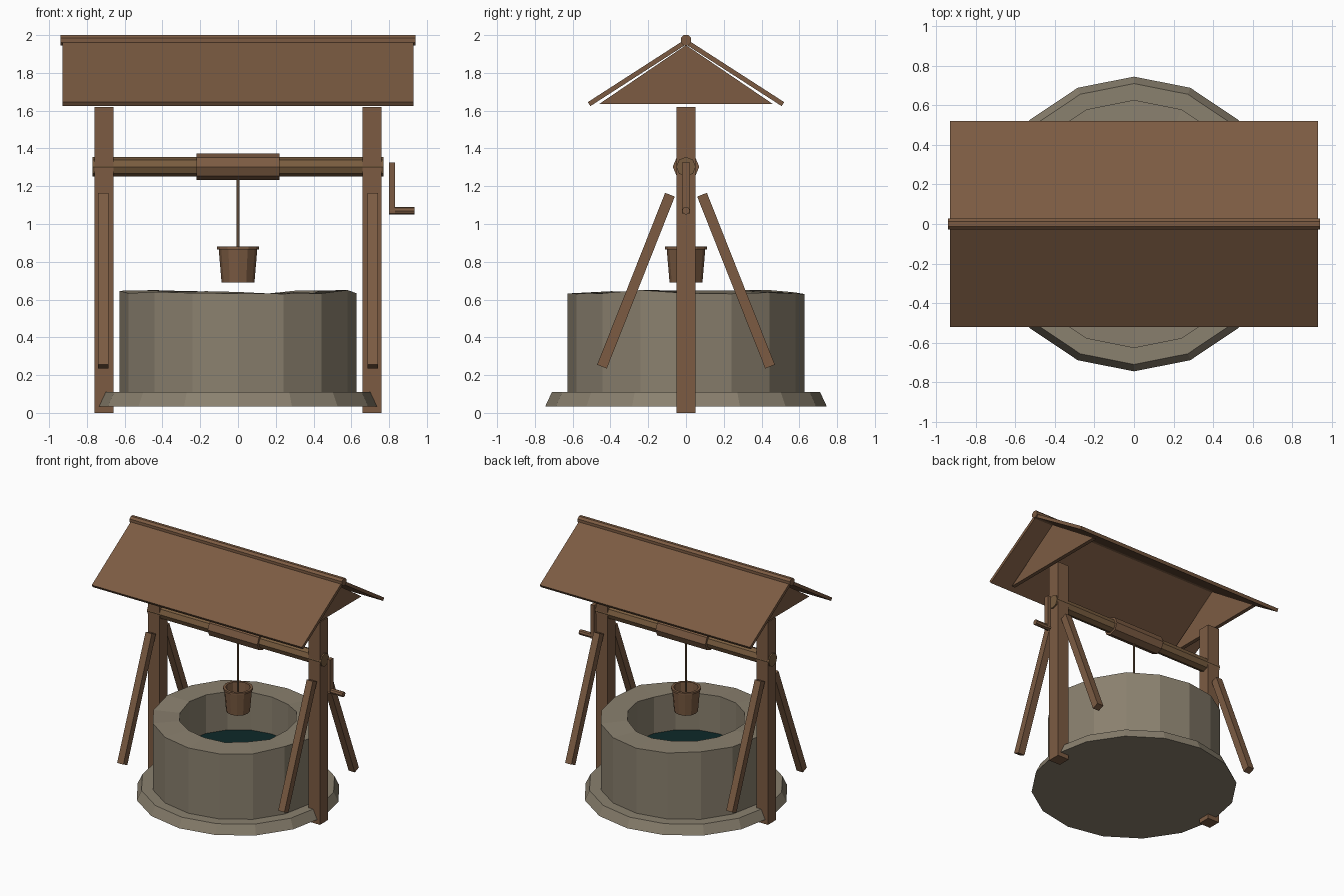
import bpy, bmesh, math, random
from mathutils import Matrix, Vector

if "Cube" in bpy.data.objects:
    bpy.data.objects.remove(bpy.data.objects["Cube"])

random.seed(4)


def material(name, rgb):
    m = bpy.data.materials.new(name)
    m.diffuse_color = (*rgb, 1)
    m.use_nodes = True
    m.node_tree.nodes["Principled BSDF"].inputs["Base Color"].default_value = m.diffuse_color
    return m


WOOD = material("brown wood", (0.20, 0.105, 0.055))
AXLE = material("axle wood", (0.19, 0.108, 0.050))
STONE = material("grey stone", (0.255, 0.218, 0.158))
WATER = material("dark water", (0.004, 0.022, 0.022))
ROPE = material("rope brown", (0.18, 0.105, 0.055))


def finish(name, bm, mat):
    bmesh.ops.recalc_face_normals(bm, faces=bm.faces)
    me = bpy.data.meshes.new(name)
    bm.to_mesh(me)
    bm.free()
    me.materials.append(mat)
    ob = bpy.data.objects.new(name, me)
    bpy.context.collection.objects.link(ob)
    return ob


def box(name, centre, size, mat, rot_x=0.0):
    bm = bmesh.new()
    bmesh.ops.create_cube(bm, size=1, matrix=Matrix.Translation(centre)
                          @ Matrix.Rotation(rot_x, 4, 'X') @ Matrix.Diagonal((*size, 1)))
    return finish(name, bm, mat)


def rod_x(name, x0, x1, z, r, n, mat, turn=0.0):
    bm = bmesh.new()
    m = (Matrix.Translation(((x0 + x1) / 2, 0, z)) @ Matrix.Rotation(turn, 4, 'X')
         @ Matrix.Rotation(math.pi / 2, 4, 'Y'))
    bmesh.ops.create_cone(bm, cap_ends=True, segments=n, radius1=r, radius2=r,
                          depth=x1 - x0, matrix=m)
    return finish(name, bm, mat)


def lathe(name, profile, n, mat, closed=False):
    bm = bmesh.new()
    rings = []
    for r, z in profile:
        if r == 0:
            rings.append([bm.verts.new((0, 0, z))] * n)
        else:
            rings.append([bm.verts.new((r * math.cos(2 * math.pi * i / n),
                                        r * math.sin(2 * math.pi * i / n), z)) for i in range(n)])
    pairs = list(zip(rings, rings[1:]))
    if closed:
        pairs.append((rings[-1], rings[0]))
    for a, b in pairs:
        for i in range(n):
            j = (i + 1) % n
            quad = list(dict.fromkeys((a[i], a[j], b[j], b[i])))
            bm.faces.new(quad)
    return finish(name, bm, mat)


# Stone base, wall with uneven rim, and water
lathe("stone_base", [(0, .035), (.745, .035), (.71, .11), (0, .11)], 16, STONE)
wall = lathe("stone_wall", [(.627, .06), (.627, .64), (.43, .64), (.43, .06)], 16, STONE, True)
for v in wall.data.vertices:
    if v.co.z > .5:
        v.co.z += random.uniform(-.012, .012)
lathe("water", [(0, .33), (.43, .33), (.43, .34), (0, .34)], 16, WATER)

# Posts, braces and gables on both sides
for s, side in ((-1, "left"), (1, "right")):
    box(f"{side}_post", (s * .71, 0, .81), (.10, .10, 1.62), WOOD)
    for t, end in ((-1, "front"), (1, "back")):
        top, bottom = Vector((s * .7125, t * .085, 1.155)), Vector((s * .7125, t * .445, .245))
        d = top - bottom
        box(f"{side}_{end}_brace", (top + bottom) / 2, (.055, .055, d.length), WOOD,
            math.atan2(-d.y, d.z))
    bm = bmesh.new()
    f = bm.faces.new([bm.verts.new((s * .74, y, z))
                      for y, z in ((-.46, 1.635), (.46, 1.635), (0, 1.947))])
    ext = bmesh.ops.extrude_face_region(bm, geom=[f])
    bmesh.ops.translate(bm, vec=(s * .03, 0, 0),
                        verts=[g for g in ext["geom"] if isinstance(g, bmesh.types.BMVert)])
    finish(f"{side}_gable", bm, WOOD)

# Roof slopes and ridge
slope = math.atan2(.335, .52)
length = math.hypot(.335, .52)
for t, end in ((-1, "front"), (1, "back")):
    n = Vector((0, t * math.sin(slope), math.cos(slope)))
    mid = Vector((0, t * .26, 1.8125)) - n * .0125
    box(f"{end}_roof", mid, (1.86, length, .025), WOOD, -t * slope)
rod_x("ridge_beam", -.94, .94, 1.972, .030, 8, WOOD, math.pi / 8)

# Winding axle, drum and crank
rod_x("axle", -.77, .77, 1.303, .052, 8, AXLE)
rod_x("drum", -.22, .22, 1.303, .07, 8, WOOD)
box("crank_arm", (.815, 0, 1.19), (.03, .04, .27), WOOD)
rod_x("crank_handle", .80, .935, 1.07, .021, 8, WOOD)

# Rope and bucket
lathe("rope", [(0, .70), (.008, .70), (.008, 1.25), (0, 1.25)], 6, ROPE)
lathe("bucket", [(0, .69), (.087, .69), (.102, .865), (.11, .865), (.11, .88),
                 (.09, .88), (.076, .71), (0, .71)], 12, WOOD)
